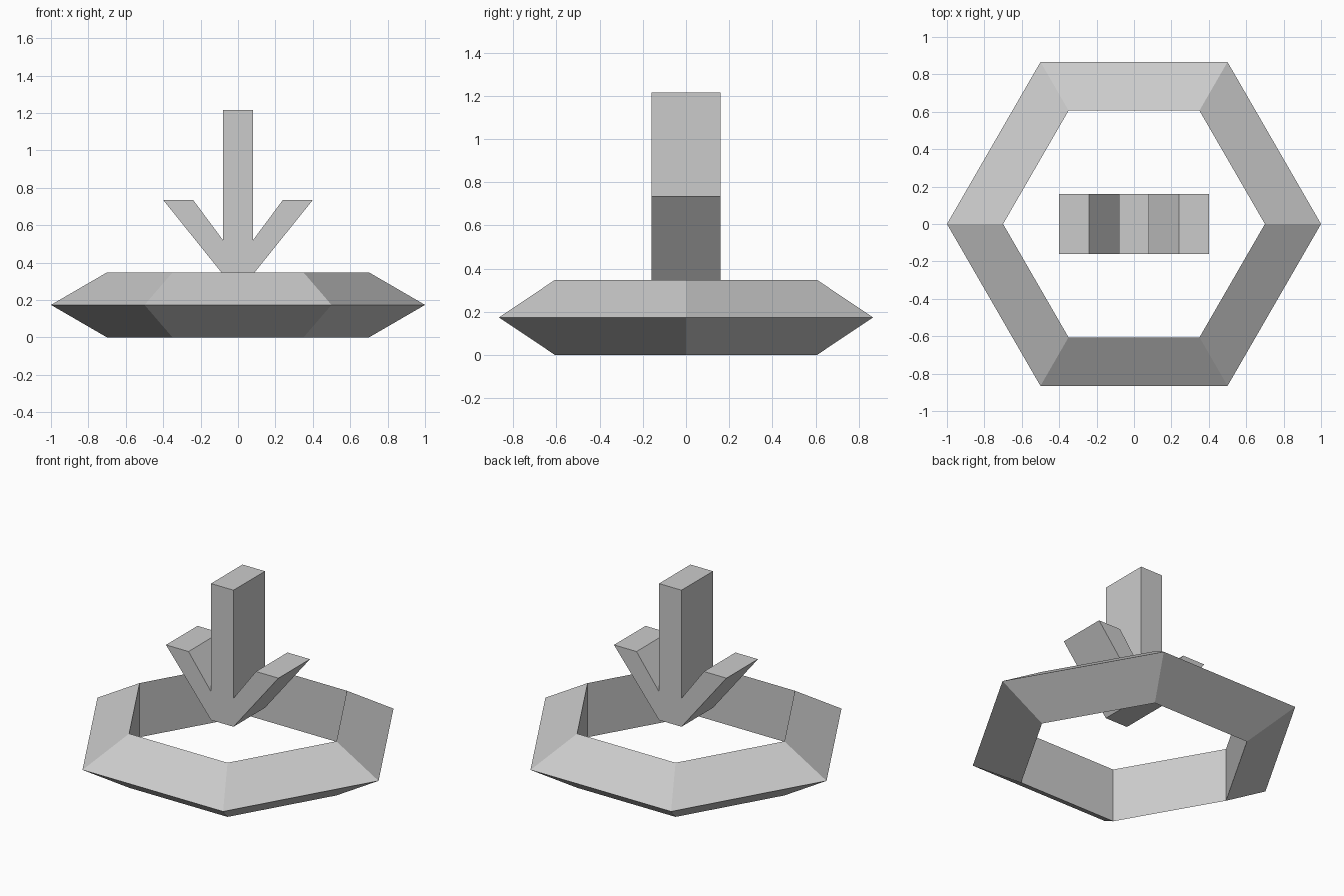
import bpy, bmesh
from math import cos, sin, pi

if "Cube" in bpy.data.objects:
    bpy.data.objects.remove(bpy.data.objects["Cube"])


def finish(bm, name):
    bmesh.ops.recalc_face_normals(bm, faces=bm.faces[:])
    mesh = bpy.data.meshes.new(name)
    bm.to_mesh(mesh)
    bm.free()
    obj = bpy.data.objects.new(name, mesh)
    bpy.context.collection.objects.link(obj)
    return obj


def ring(name, sides, section):
    """Sweep a closed (radius, z) section around z."""
    bm = bmesh.new()
    loops = []
    for i in range(sides):
        a = 2 * pi * i / sides
        loops.append([bm.verts.new((r * cos(a), r * sin(a), z)) for r, z in section])
    n = len(section)
    for i in range(sides):
        p, q = loops[i], loops[(i + 1) % sides]
        for j in range(n):
            k = (j + 1) % n
            bm.faces.new((p[j], q[j], q[k], p[k]))
    return finish(bm, name)


def extrude_profile(name, points, depth):
    """Extrude an (x, z) outline along y, centred on y = 0."""
    bm = bmesh.new()
    face = bm.faces.new([bm.verts.new((x, -depth / 2, z)) for x, z in points])
    out = bmesh.ops.extrude_face_region(bm, geom=[face])
    verts = [g for g in out["geom"] if isinstance(g, bmesh.types.BMVert)]
    bmesh.ops.translate(bm, verts=verts, vec=(0, depth, 0))
    return finish(bm, name)


# Hexagonal ring with a triangular section: upright inner wall, sharp outer rim
ring("hexagonal_ring", 6, [(0.70, 0.0), (1.0, 0.174), (0.70, 0.348)])

# Floating downward arrow: right half of the outline, mirrored to the left
half = [(0.08, 0.337), (0.40, 0.735), (0.24, 0.735), (0.08, 0.52), (0.08, 1.215)]
outline = half + [(-x, z) for x, z in reversed(half)]
extrude_profile("down_arrow", outline, 0.32)
